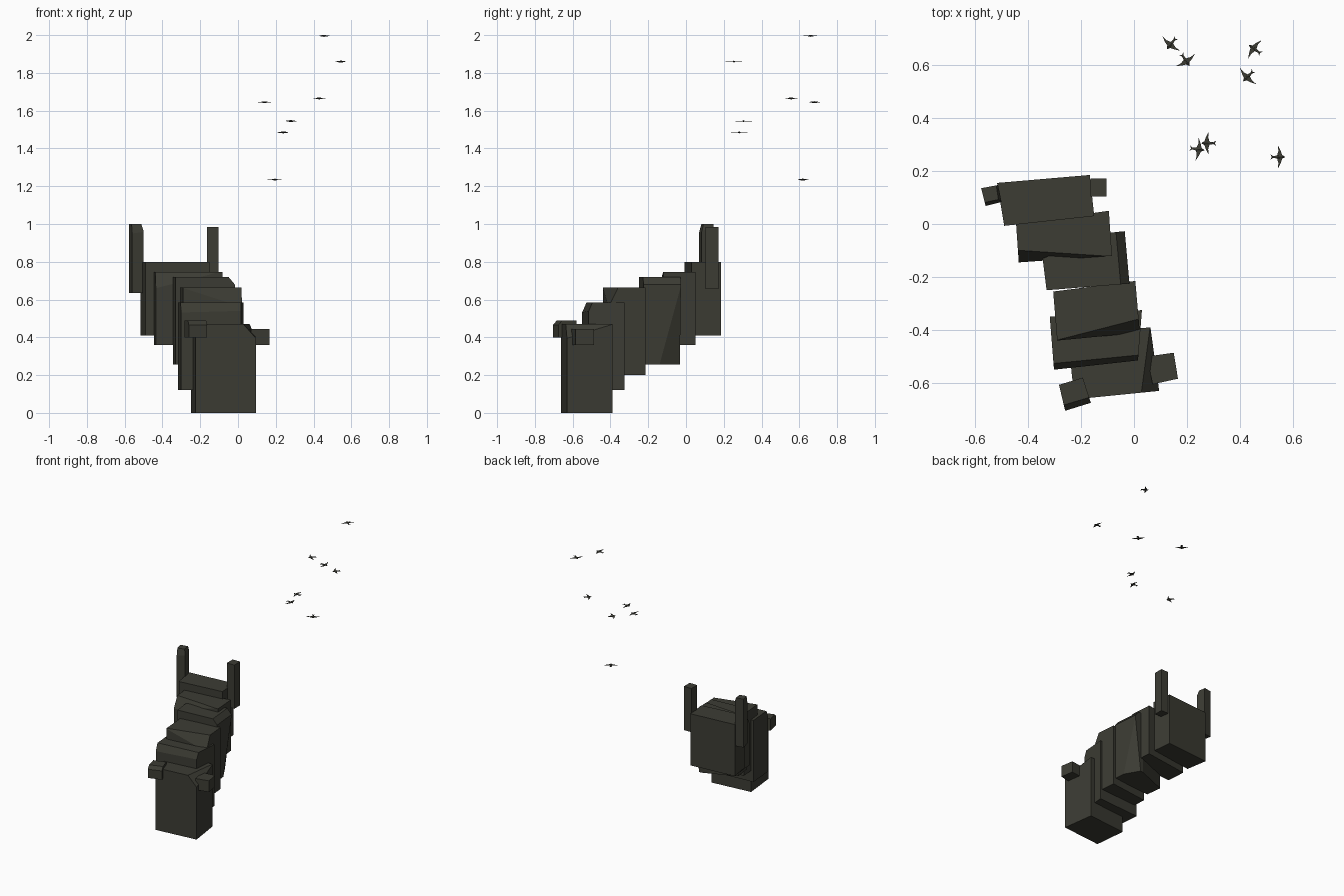
import bpy, bmesh, math
from mathutils import Vector, Matrix

cube = bpy.data.objects.get("Cube")
if cube:
    bpy.data.objects.remove(cube, do_unlink=True)

# One dark stone colour for everything
stone = bpy.data.materials.new("dark_stone")
stone.use_nodes = True
colour = (0.045, 0.045, 0.034, 1)
stone.diffuse_color = colour
bsdf = stone.node_tree.nodes["Principled BSDF"]
bsdf.inputs["Base Color"].default_value = colour
bsdf.inputs["Roughness"].default_value = 0.9


def finish(bm, name):
    bmesh.ops.recalc_face_normals(bm, faces=bm.faces)
    mesh = bpy.data.meshes.new(name)
    bm.to_mesh(mesh)
    bm.free()
    mesh.materials.append(stone)
    obj = bpy.data.objects.new(name, mesh)
    bpy.context.collection.objects.link(obj)
    return obj


def add_prism(bm, outline, z0, z1):
    face = bm.faces.new([bm.verts.new((x, y, z0)) for x, y in outline])
    grown = bmesh.ops.extrude_face_region(bm, geom=[face], use_keep_orig=True)
    verts = [v for v in grown["geom"] if isinstance(v, bmesh.types.BMVert)]
    bmesh.ops.translate(bm, verts=verts, vec=(0, 0, z1 - z0))


def block(name, outline, z0, z1, cuts=()):
    """Upright block; each cut is a plane through three points."""
    bm = bmesh.new()
    add_prism(bm, outline, z0, z1)
    centre = sum((v.co for v in bm.verts), Vector()) / len(bm.verts)
    for cut in cuts:
        a, b, c = map(Vector, cut)
        normal = (b - a).cross(c - a).normalized()
        if normal.dot(centre - a) > 0:
            normal = -normal
        bmesh.ops.bisect_plane(bm, geom=bm.verts[:] + bm.edges[:] + bm.faces[:],
                               plane_co=a, plane_no=normal, clear_outer=True)
        rim = [e for e in bm.edges if e.is_boundary]
        bmesh.ops.holes_fill(bm, edges=rim)
    return finish(bm, name)


# Stepped chain of chipped blocks, back to front
block("rear_block",
      [(-.517, .155), (-.167, .185), (-.15, .03), (-.49, -.007)], .41, .80)
block("upper_block",
      [(-.445, 0), (-.095, .05), (-.083, -.12), (-.435, -.145)], .36, .745,
      [((-.427, -.10, .745), (-.09, -.122, .745), (-.435, -.145, .66))])
block("middle_block",
      [(-.345, -.13), (-.33, -.25), (-.017, -.225), (-.035, -.027), (-.11, -.035)],
      .255, .72,
      [((-.068, -.03, .72), (-.05, -.23, .72), (-.017, -.225, .68)),
       ((-.035, -.027, .67), (-.022, -.145, .255), (-.08, -.045, .255))])
block("lower_block",
      [(-.305, -.255), (.005, -.215), (.022, -.41), (-.29, -.44)], .20, .665,
      [((-.29, -.438, .665), (.013, -.36, .665), (.022, -.41, .56))])
block("low_slab",
      [(-.318, -.35), (.03, -.325), (.015, -.515), (-.302, -.55)], .12, .585,
      [((-.31, -.527, .585), (.015, -.495, .585), (.015, -.515, .54))])
block("front_block",
      [(-.25, -.42), (.062, -.39), (.095, -.63), (-.225, -.662)], 0, .47,
      [((.06, -.395, .47), (.028, -.635, .47), (.095, -.63, .395))])

# Rear posts and front pegs
block("rear_right_post",
      [(-.577, .135), (-.513, .147), (-.50, .083), (-.56, .068)], .635, 1.0,
      [((-.52, .147, 1), (-.51, .08, 1), (-.50, .083, .965)),
       ((-.57, .08, 1), (-.50, .095, 1), (-.56, .068, .95))])
block("rear_left_post",
      [(-.165, .172), (-.103, .172), (-.103, .103), (-.165, .103)], .655, .985)
block("front_left_peg",
      [(.15, -.486), (.166, -.584), (.07, -.605), (.05, -.50)], .36, .445)
block("front_right_peg",
      [(-.283, -.607), (-.193, -.58), (-.163, -.675), (-.26, -.705)], .40, .49,
      [((-.278, -.687, .49), (-.17, -.655, .49), (-.26, -.705, .465))])

# Birds: flat swept wings and forked tail around a slim body
half = [(.022, .003), (.014, .007), (.009, .022), (-.002, .044), (0, .022),
        (-.005, .006), (-.019, .003), (-.030, .010)]
outline = half + [(-.025, 0)] + [(x, -y) for x, y in reversed(half)]


def bird(number, x, y, z, heading):
    bm = bmesh.new()
    add_prism(bm, outline, -.0015, .0015)
    bmesh.ops.create_icosphere(bm, subdivisions=1, radius=1,
                               matrix=Matrix.Diagonal((.029, .006, .005, 1)))
    obj = finish(bm, f"bird_{number}")
    obj.location = (x, y, z)
    obj.rotation_euler.z = math.radians(heading)


flock = [(.14, .68, 1.645, 231), (.195, .618, 1.235, -57), (.455, .66, 1.996, 144),
         (.43, .557, 1.665, 225), (.24, .282, 1.485, -8), (.28, .305, 1.545, 180),
         (.545, .253, 1.86, 0)]
for i, spot in enumerate(flock, 1):
    bird(i, *spot)
